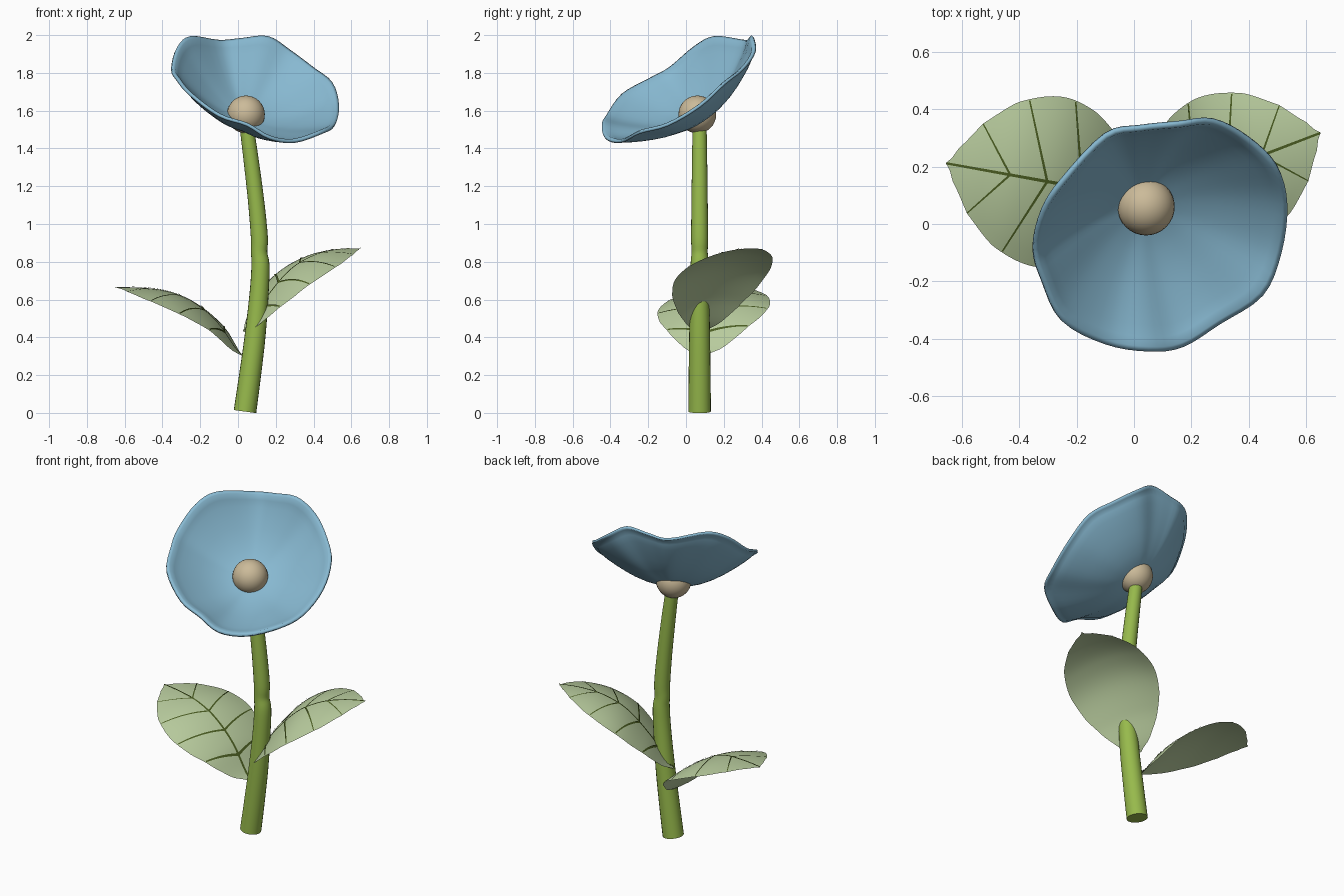
import bpy, bmesh, math
from mathutils import Vector

if "Cube" in bpy.data.objects:
    bpy.data.objects.remove(bpy.data.objects["Cube"])


def material(name, rgb):
    m = bpy.data.materials.new(name)
    m.diffuse_color = (*rgb, 1)
    m.use_nodes = True
    m.node_tree.nodes["Principled BSDF"].inputs["Base Color"].default_value = m.diffuse_color
    return m


BLUE = material("petal blue", (0.245, 0.485, 0.64))
GREEN = material("stem green", (0.31, 0.49, 0.072))
SAGE = material("leaf sage", (0.48, 0.60, 0.34))
VEIN = material("vein dark green", (0.07, 0.11, 0.016))
TAN = material("center tan", (0.60, 0.495, 0.32))


def finish(name, bm, mat, angle=60):
    me = bpy.data.meshes.new(name)
    bm.to_mesh(me)
    bm.free()
    ob = bpy.data.objects.new(name, me)
    bpy.context.collection.objects.link(ob)
    me.materials.append(mat)
    bpy.ops.object.select_all(action='DESELECT')
    ob.select_set(True)
    bpy.context.view_layer.objects.active = ob
    bpy.ops.object.shade_smooth_by_angle(angle=math.radians(angle))
    return ob


def spline(pts, f, closed=False):
    """Smooth interpolation through pts; f counts in point indices."""
    n = len(pts)
    i = int(math.floor(f))
    if not closed:
        i = min(max(i, 0), n - 2)
    u = f - i
    g = lambda k: Vector(pts[k % n] if closed else pts[min(max(k, 0), n - 1)])
    a, b, c, d = g(i - 1), g(i), g(i + 1), g(i + 2)
    return 0.5 * (2 * b + (c - a) * u + (2 * a - 5 * b + 4 * c - d) * u * u
                  + (3 * b - a - 3 * c + d) * u ** 3)


def skin(bm, rows, closed=False):
    """Bridge rows of vertices with quads."""
    for a, b in zip(rows, rows[1:]):
        n = len(a)
        for j in range(n if closed else n - 1):
            k = (j + 1) % n
            bm.faces.new((a[j], b[j], b[k], a[k]))


# Stem: tapered tube along a bent path (x, z, radius)
PATH = [(0.037, 0.007, 0.060), (0.064, 0.2, 0.058), (0.092, 0.42, 0.055),
        (0.113, 0.65, 0.050), (0.119, 0.78, 0.048), (0.112, 0.85, 0.043),
        (0.113, 0.93, 0.045), (0.096, 1.12, 0.043), (0.068, 1.35, 0.040),
        (0.045, 1.52, 0.037)]
bm = bmesh.new()
rows = []
STEPS, SIDES = 36, 20
for s in range(STEPS + 1):
    f = s / STEPS * (len(PATH) - 1)
    p = spline(PATH, f)
    t = spline(PATH, min(f + 0.05, len(PATH) - 1)) - spline(PATH, max(f - 0.05, 0))
    t = Vector((t.x, 0, t.y)).normalized()
    side = Vector((t.z, 0, -t.x))
    c = Vector((p.x, 0.072, p.y))
    rows.append([bm.verts.new(c + p.z * (side * math.cos(a) + Vector((0, 1, 0)) * math.sin(a)))
                 for a in (2 * math.pi * k / SIDES for k in range(SIDES))])
skin(bm, rows, True)
bm.faces.new(rows[0])
bm.faces.new(rows[-1])
bmesh.ops.recalc_face_normals(bm, faces=bm.faces)
finish("stem", bm, GREEN, 50)

# Flower center
bm = bmesh.new()
bmesh.ops.create_uvsphere(bm, u_segments=32, v_segments=16, radius=0.1)
bmesh.ops.translate(bm, verts=bm.verts, vec=(0.042, 0.06, 1.58))
finish("flower_center", bm, TAN)

# Petal bowl: wavy rim lofted down to its middle, waves fading inward
RIM = [(0.535, 0.07, 1.63), (0.515, -0.10, 1.53), (0.45, -0.25, 1.49),
       (0.30, -0.35, 1.44), (0.17, -0.43, 1.46), (0.05, -0.445, 1.53),
       (-0.10, -0.42, 1.58), (-0.25, -0.34, 1.69), (-0.32, -0.20, 1.77),
       (-0.35, -0.09, 1.83), (-0.32, 0.04, 1.94), (-0.25, 0.15, 1.995),
       (-0.10, 0.31, 1.975), (0.02, 0.337, 1.985), (0.16, 0.35, 1.995),
       (0.28, 0.36, 1.92), (0.40, 0.30, 1.83), (0.50, 0.20, 1.75)]
MID = Vector((0.045, 0.06, 1.565))
AXIS = Vector((0.26, -0.5, 0.83)).normalized()
N = 72
rim = [spline(RIM, k / N * len(RIM), True) - MID for k in range(N)]
depth = sum(r.dot(AXIS) for r in rim) / N
bm = bmesh.new()
rows = []
for t in (0.12, 0.25, 0.37, 0.5, 0.62, 0.74, 0.84, 0.91, 0.96, 1.0):
    sag = 0.05 * math.sin(math.pi * t ** 0.85)
    lip = 0.014 * max(0, 1 - abs(t - 0.95) / 0.05)
    row = []
    for r in rim:
        h = r.dot(AXIS)
        up = depth * t + (h - depth) * t ** 2.2 + lip - sag
        row.append(bm.verts.new(MID + (r - AXIS * h) * t + AXIS * up))
    rows.append(row)
skin(bm, rows, True)
mid = bm.verts.new(MID - AXIS * 0.008)
for k in range(N):
    bm.faces.new((mid, rows[0][k], rows[0][(k + 1) % N]))
bmesh.ops.recalc_face_normals(bm, faces=bm.faces)
bm.normal_update()
if sum(f.normal.dot(AXIS) for f in bm.faces) < 0:
    bmesh.ops.reverse_faces(bm, faces=bm.faces)
bowl = finish("petal_bowl", bm, BLUE, 80)
mod = bowl.modifiers.new("thickness", 'SOLIDIFY')
mod.thickness = 0.014
mod.offset = -1

# Leaves: (position along, half width)
WIDTH = [(0, 0.015), (0.06, 0.10), (0.16, 0.195), (0.30, 0.27), (0.48, 0.30),
         (0.69, 0.256), (0.85, 0.16), (0.95, 0.06), (1, 0.0)]
VEINS = [(0.14, 0.20), (0.30, 0.41), (0.48, 0.64), (0.67, 0.85)]


def half_width(t):
    for i in range(len(WIDTH) - 1):
        if t <= WIDTH[i + 1][0]:
            u = (t - WIDTH[i][0]) / (WIDTH[i + 1][0] - WIDTH[i][0])
            return max(0.0, spline(WIDTH, i + u).y)
    return 0.0


def leaf(name, base, tip, heights, scale, roll, droop):
    base, tip = Vector(base), Vector(tip)
    d = (tip - base).normalized()
    perp = Vector((-d.y, d.x)) if d.x > 0 else Vector((d.y, -d.x))
    zs = [(h, 0, 0) for h in heights]

    # domed surface: the midrib is the ridge, both halves droop
    def surface(t, w):
        p = base + (tip - base) * t + perp * w
        z = spline(zs, t * (len(zs) - 1)).x
        return Vector((p.x, p.y, z + roll * w - droop * (w / 0.3) ** 2))

    def point(t, w, lift=0.0):
        n = (surface(t + 0.01, w) - surface(t - 0.01, w)).cross(
            surface(t, w + 0.01) - surface(t, w - 0.01)).normalized()
        return surface(t, w) + n * (lift if n.z > 0 else -lift)

    # blade
    bm = bmesh.new()
    rows = []
    for i in range(41):
        t = i / 40
        w = max(half_width(t) * scale, 0.001)
        rows.append([bm.verts.new(point(t, w * k / 6)) for k in range(-6, 7)])
    skin(bm, rows)
    bm.normal_update()
    if sum(f.normal.z for f in bm.faces) < 0:
        bmesh.ops.reverse_faces(bm, faces=bm.faces)
    finish(name + "_blade", bm, SAGE)

    # veins: thin strips just above the blade
    bm = bmesh.new()
    skin(bm, [[bm.verts.new(point(i / 40, s * (0.007 - 0.003 * i / 40), 0.004))
               for s in (-1, 1)] for i in range(41)])
    for t0, t1 in VEINS:
        for sign in (-1, 1):
            rows = []
            for i in range(13):
                u = i / 12
                t = t0 + (t1 - t0) * u
                w = sign * u * half_width(t1) * scale * 0.98
                h = 0.0048 - 0.002 * u
                rows.append([bm.verts.new(point(t + e * h / 0.68, w, 0.0035)) for e in (-1, 1)])
            skin(bm, rows)
    bm.normal_update()
    for f in bm.faces:
        if f.normal.z < 0:
            f.normal_flip()
    finish(name + "_veins", bm, VEIN)


leaf("left_leaf", (0.02, 0.09), (-0.655, 0.212),
     (0.305, 0.48, 0.59, 0.645, 0.662, 0.665), 1.0, 0.045, 0.06)
leaf("right_leaf", (0.03, 0.08), (0.65, 0.318),
     (0.43, 0.61, 0.755, 0.83, 0.862, 0.87), 0.89, 0.09, 0.075)
